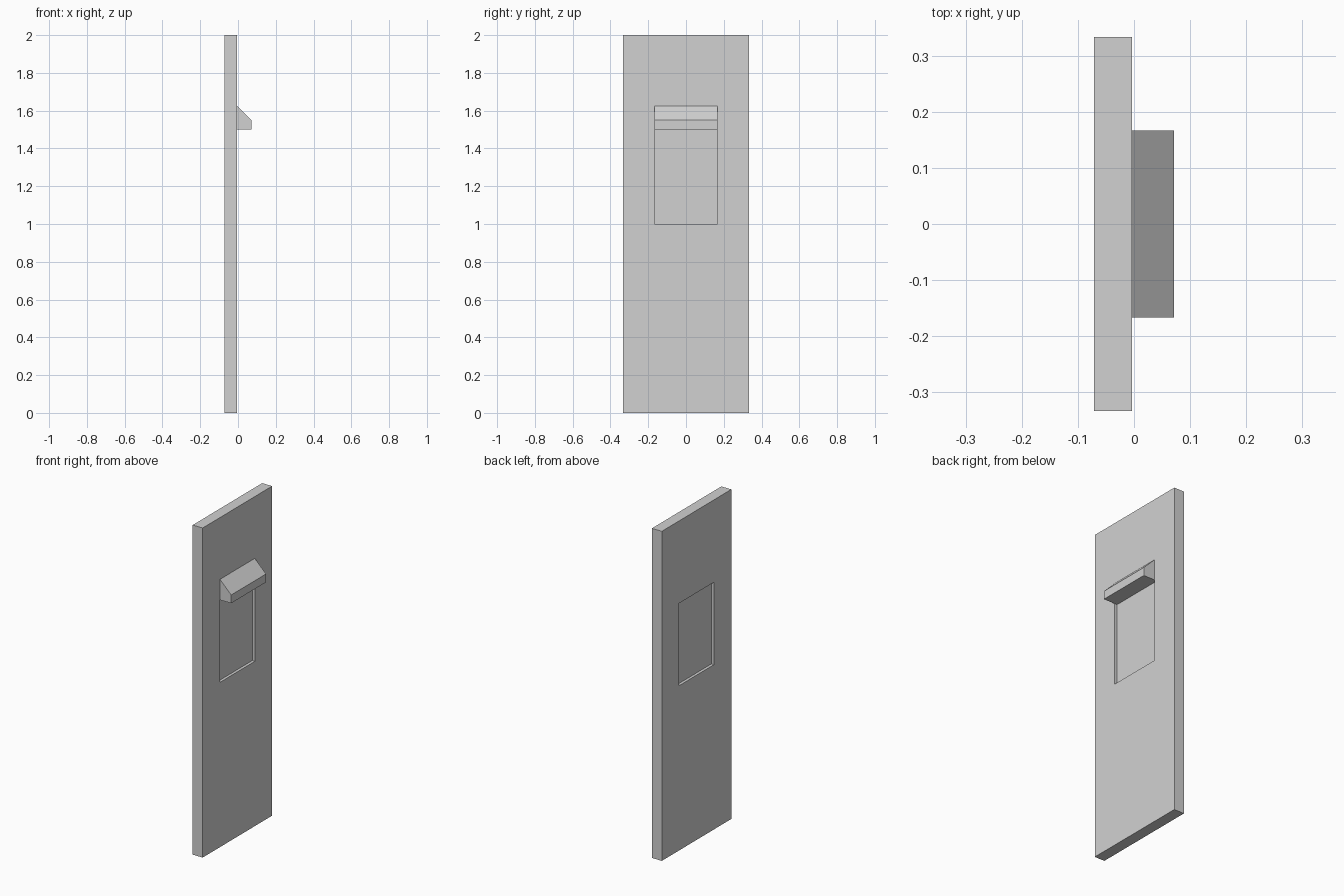
import bpy
import bmesh
from mathutils import Vector

if "Cube" in bpy.data.objects:
    bpy.data.objects.remove(bpy.data.objects["Cube"], do_unlink=True)

# Main dimensions
BACK, FACE, NOSE = -0.071, -0.004, 0.071
HALF_WIDTH, HEIGHT = 0.333, 2.0
WINDOW_HALF, SILL, LINTEL = 0.167, 1.0, 1.5
RECESS = 0.017

grey = bpy.data.materials.new("plain_grey")
grey.use_nodes = True
colour = (0.64, 0.64, 0.64, 1)
grey.diffuse_color = colour
grey.node_tree.nodes["Principled BSDF"].inputs["Base Color"].default_value = colour


def finish(bm, name):
    mesh = bpy.data.meshes.new(name)
    bm.to_mesh(mesh)
    bm.free()
    mesh.materials.append(grey)
    obj = bpy.data.objects.new(name, mesh)
    bpy.context.collection.objects.link(obj)
    return obj


def extrude_profile(bm, points, half):
    """Sweep an x-z outline along y, from -half to half."""
    face = bm.faces.new([bm.verts.new((x, -half, z)) for x, z in points])
    swept = bmesh.ops.extrude_face_region(bm, geom=[face])["geom"]
    verts = [g for g in swept if isinstance(g, bmesh.types.BMVert)]
    bmesh.ops.translate(bm, verts=verts, vec=(0, 2 * half, 0))
    bmesh.ops.recalc_face_normals(bm, faces=bm.faces[:])


# Door slab, with a shallow window recess sunk into both broad sides
bm = bmesh.new()
extrude_profile(bm, [(BACK, 0), (FACE, 0), (FACE, HEIGHT), (BACK, HEIGHT)], HALF_WIDTH)
cuts = [((0, -WINDOW_HALF, 0), (0, 1, 0)), ((0, WINDOW_HALF, 0), (0, 1, 0)),
        ((0, 0, SILL), (0, 0, 1)), ((0, 0, LINTEL), (0, 0, 1))]
for point, normal in cuts:
    bmesh.ops.bisect_plane(bm, geom=bm.verts[:] + bm.edges[:] + bm.faces[:],
                           plane_co=point, plane_no=normal)
bm.normal_update()
panes = []
for f in bm.faces:
    c = f.calc_center_median()
    if abs(f.normal.x) > 0.9 and abs(c.y) < WINDOW_HALF and SILL < c.z < LINTEL:
        panes.append((f, f.normal.copy()))
for f, normal in panes:
    sunk = bmesh.ops.extrude_discrete_faces(bm, faces=[f])["faces"][0]
    bmesh.ops.translate(bm, verts=sunk.verts[:], vec=Vector(normal) * -RECESS)
bmesh.ops.recalc_face_normals(bm, faces=bm.faces[:])
finish(bm, "door_panel")

# Sloped hood above the window
bm = bmesh.new()
extrude_profile(bm, [(FACE, LINTEL), (NOSE, LINTEL), (NOSE, LINTEL + 0.05),
                     (FACE, LINTEL + 0.125)], WINDOW_HALF)
finish(bm, "window_hood")
